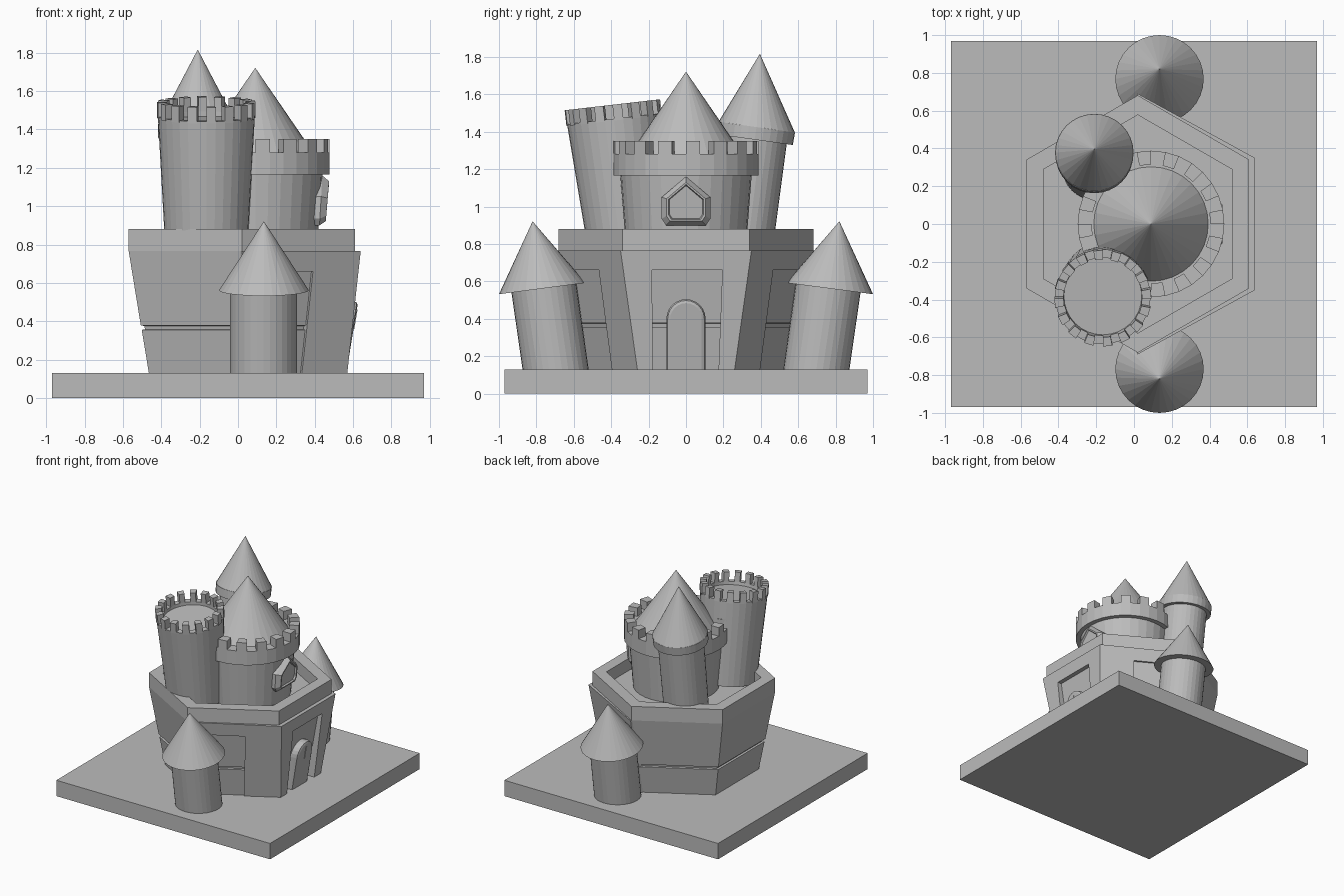
import bpy, bmesh
from math import pi, sin, cos, sqrt
from mathutils import Vector, Matrix

cube = bpy.data.objects.get("Cube")
if cube:
    bpy.data.objects.remove(cube, do_unlink=True)

stone = bpy.data.materials.new("stone_grey")
stone.use_nodes = True
grey = (0.5, 0.5, 0.5, 1)
stone.diffuse_color = grey
stone.node_tree.nodes["Principled BSDF"].inputs["Base Color"].default_value = grey

SIDES = 32
CX = 0.02       # keep centre on x
GROUND = 0.13   # top of the plinth


def loft(bm, rings):
    """Skin a list of equal-sized point rings and cap both ends."""
    loops = [[bm.verts.new(p) for p in ring] for ring in rings]
    n = len(loops[0])
    for a, b in zip(loops, loops[1:]):
        for i in range(n):
            j = (i + 1) % n
            bm.faces.new((a[i], a[j], b[j], b[i]))
    bm.faces.new(loops[0][::-1])
    bm.faces.new(loops[-1])


def make(name, *solids):
    bm = bmesh.new()
    for rings in solids:
        loft(bm, rings)
    bmesh.ops.recalc_face_normals(bm, faces=bm.faces)
    mesh = bpy.data.meshes.new(name)
    bm.to_mesh(mesh)
    bm.free()
    mesh.materials.append(stone)
    obj = bpy.data.objects.new(name, mesh)
    bpy.context.collection.objects.link(obj)
    return obj


def disc(x, y, z, r, tilt=0, n=SIDES, start=0.0):
    """Ring of points leaning towards -y by tilt."""
    rot = Matrix.Rotation(tilt, 3, 'X')
    return [Vector((x, y, z)) + rot @ Vector((r * cos(start + 2 * pi * i / n),
            r * sin(start + 2 * pi * i / n), 0)) for i in range(n)]


def merlons(x, y, z, r_in, r_out, height, tilt=0, count=16):
    rot = Matrix.Rotation(tilt, 3, 'X')
    solids = []
    for k in range(count):
        a, b = 2 * pi * k / count, 2 * pi * (k + 0.5) / count
        flat = [(r_in, a), (r_out, a), (r_out, b), (r_in, b)]
        solids.append([[Vector((x, y, z)) + rot @ Vector((r * cos(t), r * sin(t), h))
                        for r, t in flat] for h in (-0.01, height)])
    return solids


def rect(half, z):
    return [(-half, -half, z), (half, -half, z), (half, half, z), (-half, half, z)]


make("plinth", [rect(0.97, 0), rect(0.97, GROUND)])

# Hexagonal keep: flared wall with a groove, upright parapet, sunken courtyard
profile = [(0.485, GROUND), (0.522, 0.355), (0.505, 0.357), (0.508, 0.375), (0.527, 0.378),
           (0.59, 0.765), (0.59, 0.88), (0.50, 0.88), (0.50, 0.78)]
make("keep_wall", [disc(CX, 0, z, a * 2 / sqrt(3), n=6, start=pi / 6) for a, z in profile])


# Facing frames on the three +x walls, each with a doorway-shaped opening
def facing(name, low, high, u_left, u_right, top=0.835):
    b0, b1 = (Vector((*p, GROUND)) for p in low)
    t0, t1 = (Vector((*p, 0.765)) for p in high)

    def at(u, v):
        return b0.lerp(b1, u).lerp(t0.lerp(t1, u), v)
    outline = [b0, t0, t1, b1, at(u_right[0], 0), at(u_right[1], top),
               at(u_left[1], top), at(u_left[0], 0)]
    edge = (b1 - b0).normalized()
    inward = Vector((-edge.y, edge.x, 0)) * 0.09
    make(name, [outline, [p + inward for p in outline]])


LOW, HIGH = (0.57, 0.26), (0.64, 0.35)
LOW_END, HIGH_END = (CX, 0.577), (CX, 0.69)


def flip(p):
    return (p[0], -p[1])


facing("door_facing", (flip(LOW), LOW), (flip(HIGH), HIGH), (0.155, 0.23), (0.835, 0.79))
facing("front_facing", (flip(LOW_END), flip(LOW)), (flip(HIGH_END), flip(HIGH)),
       (0.1, 0.1), (0.57, 0.61))
facing("back_facing", (LOW, LOW_END), (HIGH, HIGH_END), (0.43, 0.39), (0.9, 0.9))


# Arched door leaning with the wall, rounded towards its face
def door_ring(scale, out):
    half, spring = 0.105 * scale, 0.40
    flat = [(-half, GROUND), (half, GROUND)]
    flat += [(half * cos(pi * i / 12), spring + half * sin(pi * i / 12)) for i in range(13)]
    return [(CX + 0.485 + 0.165 * (z - GROUND) + out, y, z) for y, z in flat]


make("door", [door_ring(1, -0.03), door_ring(1, 0.035), door_ring(0.93, 0.054),
              door_ring(0.8, 0.06)])
slit = [(-0.004, 0.36), (0.004, 0.36), (0.004, 0.46), (-0.004, 0.46)]
make("door_slit", [[(CX + 0.485 + 0.165 * (z - GROUND) + d, y, z) for y, z in slit]
                   for d in (0.056, 0.064)])

# Central tower with overhanging crown and cone roof
TX = 0.09
make("central_shaft", [disc(TX, 0, 0.77, 0.32), disc(TX, 0, 1.18, 0.352)])
make("central_crown", [disc(TX, 0, 1.165, 0.34), disc(TX, 0, 1.166, 0.388),
                       disc(TX, 0, 1.28, 0.388)])
make("central_merlons", *merlons(TX, 0, 1.28, 0.315, 0.388, 0.07))
make("central_roof", [disc(TX, 0, 1.27, 0.31), disc(TX, 0, 1.72, 0.001)])


# Bay window on the central tower
def bay_ring(scale, x_low, x_high):
    flat = [(-0.107, 0.9), (0.107, 0.9), (0.13, 0.935), (0.13, 1.05),
            (0, 1.16), (-0.13, 1.05), (-0.13, 0.935)]
    mid = 1.01
    return [(x_low + (x_high - x_low) * (z - 0.9) / 0.26, y * scale, mid + (z - mid) * scale)
            for y, z in flat]


make("bay_window", [bay_ring(1, 0.36, 0.38), bay_ring(1, 0.425, 0.44),
                    bay_ring(0.8, 0.458, 0.475), bay_ring(0.72, 0.458, 0.475),
                    bay_ring(0.68, 0.445, 0.462)])

# Open leaning tower at the front
OX, LEAN = -0.165, 0.115
make("open_tower", [disc(OX, -0.31, 0.79, 0.215, LEAN), disc(OX, -0.385, 1.47, 0.253, LEAN),
                    disc(OX, -0.385, 1.47, 0.208, LEAN), disc(OX, -0.382, 1.445, 0.206, LEAN)])
make("open_tower_merlons", *merlons(OX, -0.385, 1.47, 0.208, 0.257, 0.075, LEAN))

# Roofed leaning tower at the back
RX, LEAN = -0.21, -0.14
make("roofed_tower", [disc(RX, 0.295, 0.78, 0.168, LEAN), disc(RX, 0.37, 1.38, 0.173, LEAN)])
make("roofed_tower_rim", [disc(RX, 0.367, 1.358, 0.206, LEAN), disc(RX, 0.377, 1.425, 0.208, LEAN)])
make("roofed_tower_roof", [disc(RX, 0.378, 1.425, 0.206, LEAN), disc(RX, 0.395, 1.815, 0.001, LEAN)])

# Two small turrets leaning away from the keep
for label, s in (("front", -1), ("back", 1)):
    lean = -s * 0.13
    make(label + "_turret", [disc(0.132, s * 0.69, 0.08, 0.175, lean),
                             disc(0.132, s * 0.762, 0.58, 0.175, lean)])
    make(label + "_turret_roof", [disc(0.135, s * 0.768, 0.562, 0.234, lean),
                                  disc(0.135, s * 0.82, 0.92, 0.001, lean)])
